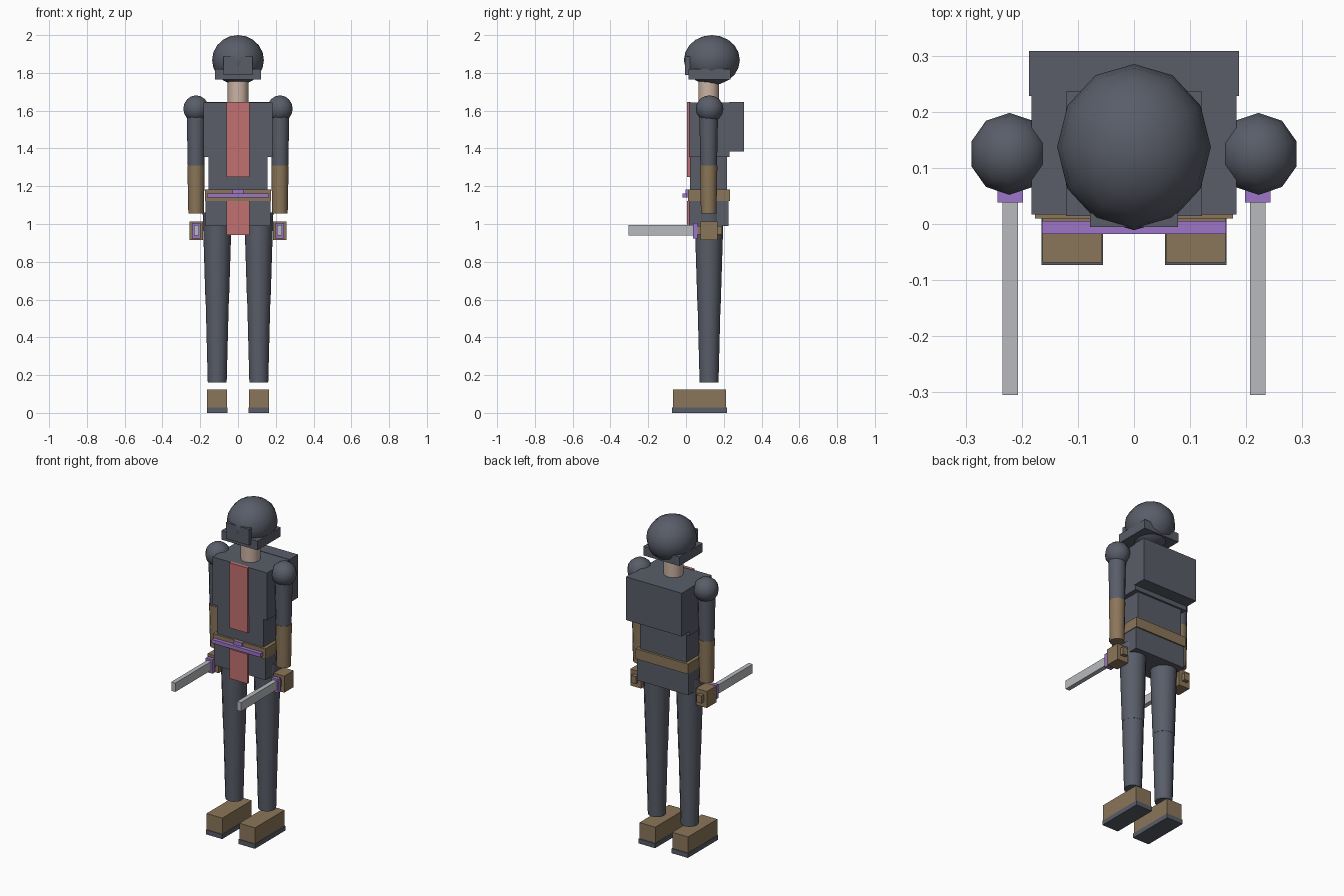
import bpy
import math
from mathutils import Matrix

if "Cube" in bpy.data.objects:
    bpy.data.objects.remove(bpy.data.objects["Cube"], do_unlink=True)


def material(name, rgb):
    m = bpy.data.materials.new(name)
    m.use_nodes = True
    m.diffuse_color = (*rgb, 1)
    bsdf = next(n for n in m.node_tree.nodes if n.type == 'BSDF_PRINCIPLED')
    bsdf.inputs["Base Color"].default_value = (*rgb, 1)
    return m


CLOTH = material("slate cloth", (0.10, 0.11, 0.14))
LEATHER = material("brown leather", (0.26, 0.18, 0.10))
RED = material("red sash", (0.54, 0.16, 0.16))
PURPLE = material("purple trim", (0.34, 0.18, 0.57))
STEEL = material("pale steel", (0.48, 0.49, 0.52))
SKIN = material("skin", (0.60, 0.45, 0.37))


def finish(name, mat, smooth=False):
    ob = bpy.context.object
    ob.name = name
    ob.data.materials.append(mat)
    if smooth:
        bpy.ops.object.shade_smooth_by_angle(angle=math.radians(50))
    return ob


def box(name, mat, x, y, z):
    """Box from (min, max) ranges."""
    bpy.ops.mesh.primitive_cube_add(size=1)
    ob = finish(name, mat)
    size = [b - a for a, b in (x, y, z)]
    mid = [(a + b) / 2 for a, b in (x, y, z)]
    ob.data.transform(Matrix.Translation(mid) @ Matrix.Diagonal((*size, 1)))
    return ob


def wide_box(name, mat, half, y, z):
    return box(name, mat, (-half, half), y, z)


def limb(name, mat, x, y, z, r_low, r_high, sides=12):
    """Upright tapered cylinder."""
    bpy.ops.mesh.primitive_cone_add(vertices=sides, radius1=r_low, radius2=r_high,
                                    depth=z[1] - z[0], location=(x, y, sum(z) / 2))
    return finish(name, mat, True)


def ball(name, mat, loc, radii, segments, rings):
    bpy.ops.mesh.primitive_uv_sphere_add(segments=segments, ring_count=rings, radius=1)
    ob = finish(name, mat, True)
    ob.data.transform(Matrix.Translation(loc) @ Matrix.Diagonal((*radii, 1)))
    return ob


# Head and hood
ball("hood", CLOTH, (0, 0.137, 1.868), (0.137, 0.148, 0.132), 12, 10)
wide_box("hood_brim", CLOTH, 0.121, (0.014, 0.236), (1.765, 1.82))
wide_box("face_plate", CLOTH, 0.078, (-0.005, 0.02), (1.79, 1.888))
limb("neck", SKIN, 0, 0.12, (1.63, 1.78), 0.055, 0.055)

# Torso
wide_box("chest", CLOTH, 0.183, (0.017, 0.23), (1.355, 1.643))
wide_box("waist", CLOTH, 0.155, (0.022, 0.218), (1.1, 1.36))
wide_box("hips", CLOTH, 0.172, (0.017, 0.224), (0.99, 1.125))
wide_box("back_pack", CLOTH, 0.187, (0.228, 0.308), (1.383, 1.645))

# Sash and belt
wide_box("chest_sash", RED, 0.06, (0.004, 0.024), (1.25, 1.645))
wide_box("hip_sash", RED, 0.06, (0.004, 0.02), (0.943, 1.122))
wide_box("belt", LEATHER, 0.176, (0.01, 0.232), (1.122, 1.183))
wide_box("belt_bar", PURPLE, 0.164, (-0.018, 0.005), (1.139, 1.161))
wide_box("buckle", PURPLE, 0.028, (-0.002, 0.02), (1.14, 1.183))

# Arms, blades, legs and feet, once per side
for side, s in (("left", 1), ("right", -1)):
    def span(a, b):
        return tuple(sorted((s * a, s * b)))

    arm_x, leg_x = s * 0.222, s * 0.11
    ball(side + "_shoulder", CLOTH, (arm_x, 0.125, 1.61), (0.071, 0.073, 0.071), 10, 8)
    limb(side + "_upper_arm", CLOTH, arm_x, 0.12, (1.31, 1.6), 0.044, 0.05)
    limb(side + "_forearm", LEATHER, arm_x, 0.12, (1.055, 1.31), 0.041, 0.046)
    box(side + "_hand", LEATHER, span(0.184, 0.257), (0.077, 0.167), (0.914, 1.014))
    box(side + "_grip", LEATHER, span(0.204, 0.237), (0.055, 0.19), (0.945, 0.99))
    box(side + "_guard", PURPLE, span(0.198, 0.243), (0.038, 0.062), (0.922, 1.006))
    box(side + "_blade", STEEL, span(0.207, 0.234), (-0.305, 0.045), (0.94, 0.994))

    limb(side + "_thigh", CLOTH, leg_x, 0.122, (0.58, 1.06), 0.062, 0.077)
    limb(side + "_shin", CLOTH, leg_x, 0.122, (0.16, 0.585), 0.05, 0.061)
    box(side + "_shoe", LEATHER, span(0.057, 0.163), (-0.069, 0.213), (0.026, 0.125))
    box(side + "_sole", CLOTH, span(0.055, 0.165), (-0.073, 0.218), (0, 0.028))
